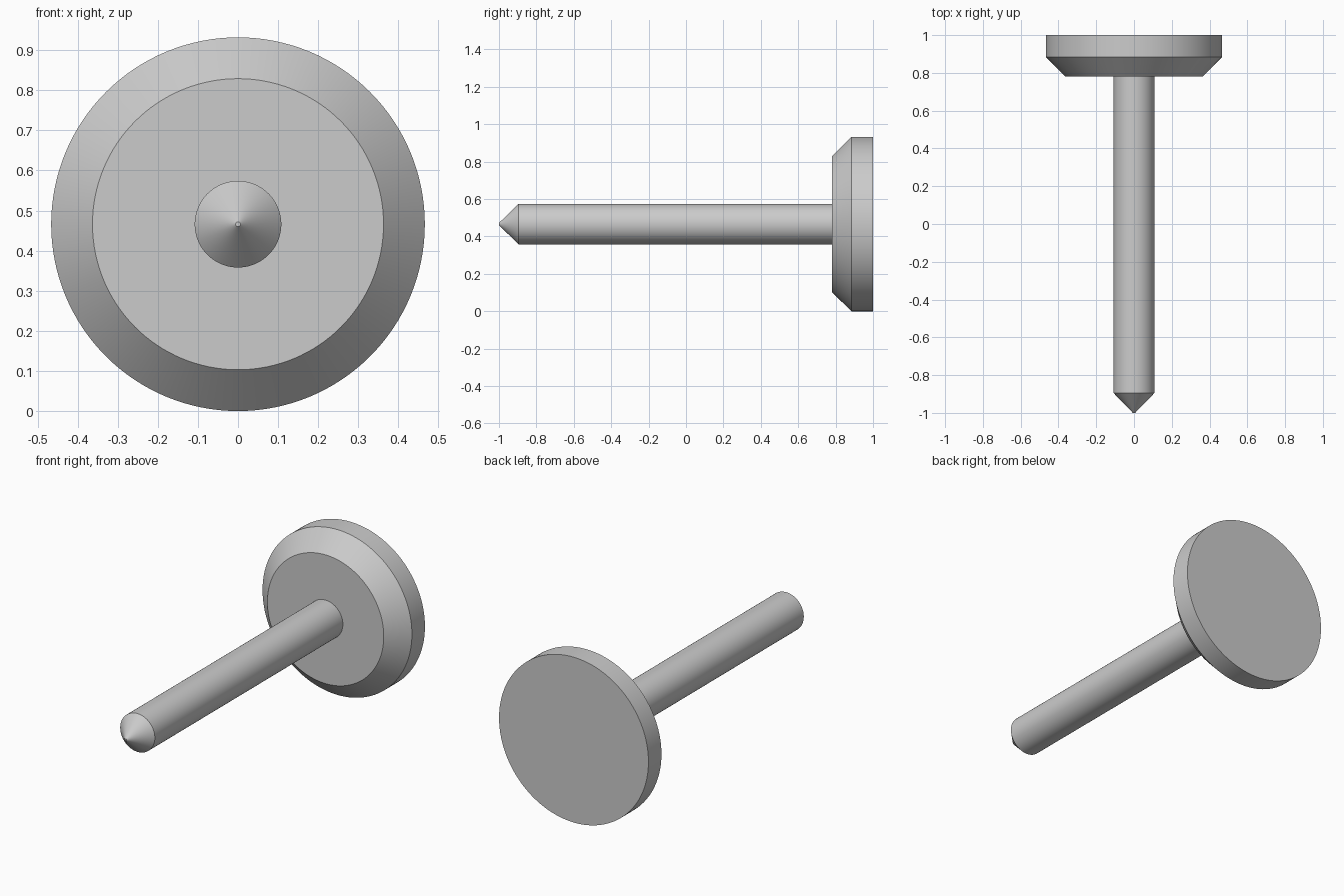
import bpy, bmesh
from math import cos, sin, tau

if "Cube" in bpy.data.objects:
    bpy.data.objects.remove(bpy.data.objects["Cube"])

SEGMENTS = 128
AXIS_Z = 0.466

# Half profile of the turned pin: (radius, y), from tip to back of head
PROFILE = [
    (0.006, -1.0),    # tiny flat at the tip
    (0.108, -0.895),  # end of the conical point
    (0.108, 0.78),    # shaft meets the head
    (0.363, 0.78),    # front face of the head
    (0.466, 0.884),   # chamfer
    (0.466, 1.0),     # rim
]


def lathe_y(name, profile, z):
    """Revolve a (radius, y) profile around a horizontal y axis at height z."""
    bm = bmesh.new()
    rings = []
    for r, y in profile:
        rings.append([bm.verts.new((r * cos(tau * i / SEGMENTS), y,
                                    z + r * sin(tau * i / SEGMENTS)))
                      for i in range(SEGMENTS)])
    for a, b in zip(rings, rings[1:]):
        for i in range(SEGMENTS):
            j = (i + 1) % SEGMENTS
            bm.faces.new((a[i], a[j], b[j], b[i]))
    # Flat end caps
    bm.faces.new(rings[0])
    bm.faces.new(rings[-1])
    bmesh.ops.recalc_face_normals(bm, faces=bm.faces)
    mesh = bpy.data.meshes.new(name)
    bm.to_mesh(mesh)
    bm.free()
    obj = bpy.data.objects.new(name, mesh)
    bpy.context.collection.objects.link(obj)
    return obj


# Shaft and chamfered head turned as one solid
pin = lathe_y("headed_pin", PROFILE, AXIS_Z)
bpy.context.view_layer.objects.active = pin
pin.select_set(True)
bpy.ops.object.shade_smooth_by_angle(angle=0.5)
